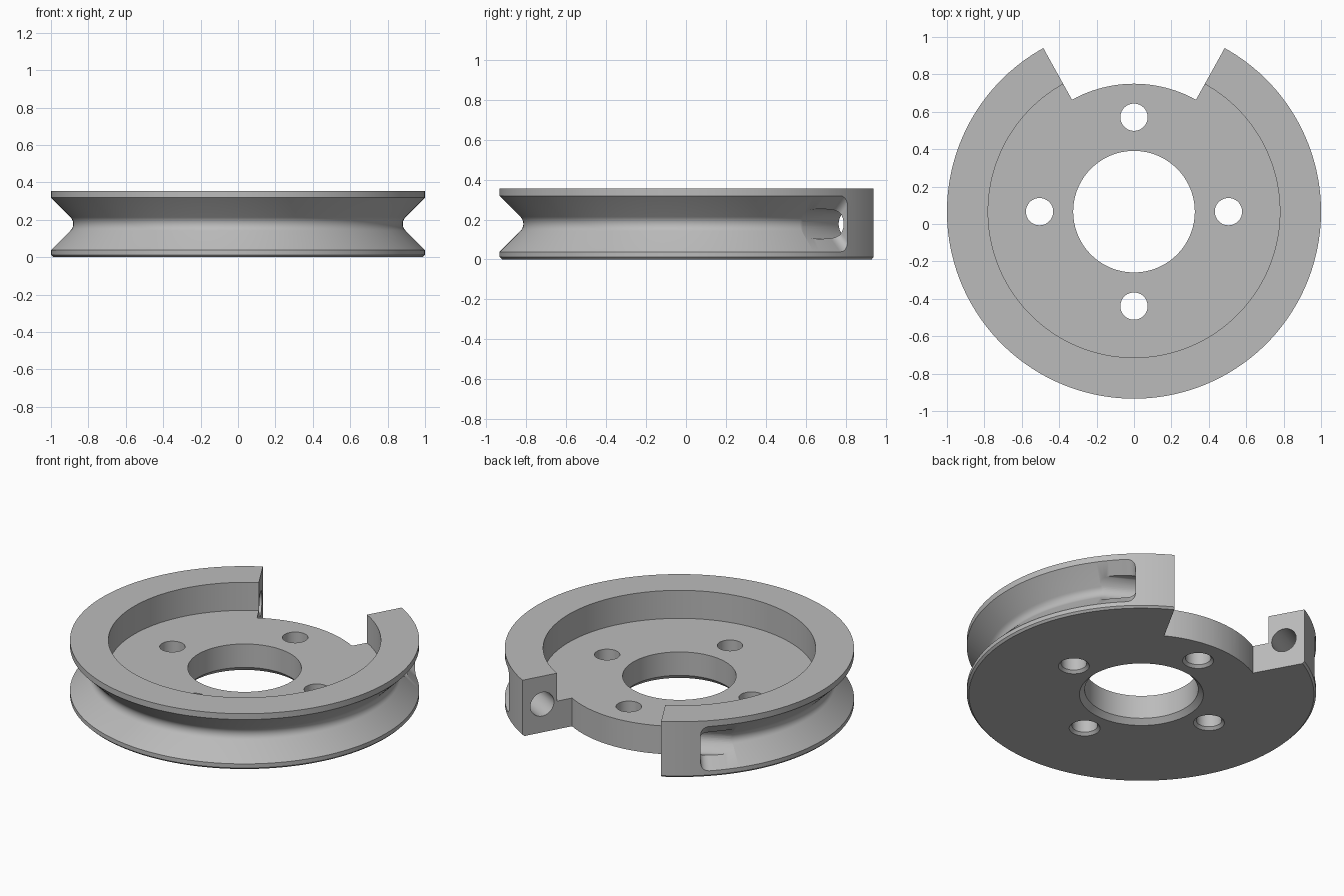
import bpy, bmesh
from math import sin, cos, pi, radians, sqrt
from mathutils import Matrix, Vector

cube = bpy.data.objects.get("Cube")
if cube:
    bpy.data.objects.remove(cube, do_unlink=True)

HEIGHT, MID, FLOOR = 0.355, 0.178, 0.178
BORE, POCKET, HUB = 0.325, 0.78, 0.684
NOTCH, GROOVE_END = 29, 42          # degrees either side of the back
FILLET = 0.05
CENTRE = Vector((0, 0.066, 0))


def polar(r, deg, z):
    """Point at an angle measured from the back (+y) towards +x."""
    a = radians(deg)
    return Vector((r * sin(a), r * cos(a), z)) + CENTRE


def make_object(name, bm):
    bmesh.ops.remove_doubles(bm, verts=bm.verts, dist=1e-5)
    bmesh.ops.recalc_face_normals(bm, faces=bm.faces)
    mesh = bpy.data.meshes.new(name)
    bm.to_mesh(mesh)
    bm.free()
    obj = bpy.data.objects.new(name, mesh)
    bpy.context.collection.objects.link(obj)
    return obj


def skin(bm, rings, closed):
    """Join equal loops of points with quads."""
    loops = [[bm.verts.new(p) for p in ring] for ring in rings]
    n = len(loops[0])
    pairs = list(zip(loops, loops[1:]))
    if closed:
        pairs.append((loops[-1], loops[0]))
    else:
        bm.faces.new(loops[0])
        bm.faces.new(loops[-1])
    for a, b in pairs:
        for i in range(n):
            j = (i + 1) % n
            bm.faces.new((a[i], a[j], b[j], b[i]))


def section(shift, grooved):
    """Wheel cross-section; shift makes the groove shallower near its ends."""
    half = 0.14 - shift
    groove = [(1, MID - half)]
    for i in range(9):
        t = radians(-45 + 90 * i / 8)
        groove.append((0.931 + shift - 0.05 * cos(t), MID + 0.05 * sin(t)))
    groove.append((1, MID + half))
    if not grooved:
        groove = [(1, z) for r, z in groove]
    return ([(BORE, FLOOR), (BORE, 0.03), (BORE + 0.03, 0), (0.988, 0), (1, 0.012)]
            + groove + [(1, HEIGHT), (POCKET, HEIGHT), (POCKET, FLOOR)])


def shift_at(deg):
    s = radians(min(deg - GROOVE_END, 360 - GROOVE_END - deg))
    return FILLET - sqrt(FILLET**2 - (FILLET - s)**2) if s < FILLET else 0


# Wheel body: swept cross-section with a groove that stops short of the notch
start, stop = GROOVE_END, 360 - GROOVE_END
ease = [start + d for d in (0, 0.1, 0.3, 0.6, 1, 1.5, 2.2, 2.9)]
steps = [start + 3 + (stop - start - 6) * i / 135 for i in range(136)]
stations = [(a, True) for a in ease + steps + [360 - a for a in reversed(ease)]]
stations += [(stop + 3 * i, False) for i in range(2 * GROOVE_END // 3 + 1)]
bm = bmesh.new()
skin(bm, [[polar(r, a, z) for r, z in section(shift_at(a) if g else FILLET, g)]
          for a, g in stations], True)
wheel = make_object("grooved_wheel", bm)

cutters = []

# Notch at the back, down to the hub radius
bm = bmesh.new()
arc = [-NOTCH + 2 * NOTCH * i / 24 for i in range(25)]
outline = [(HUB, a) for a in arc] + [(1.2, a) for a in reversed(arc)]
skin(bm, [[polar(r, a, z) for r, a in outline] for z in (-0.1, 0.5)], False)
cutters.append(make_object("notch_cutter", bm))

# Four bolt holes, countersunk underneath
for k in range(4):
    bm = bmesh.new()
    middle = polar(0.505, 90 * k, 0)
    skin(bm, [[middle + Vector((r * cos(t * pi / 24), r * sin(t * pi / 24), z))
               for t in range(48)]
              for r, z in ((0.106, -0.017), (0.073, 0.016), (0.073, 0.3))], False)
    cutters.append(make_object("bolt_hole_cutter", bm))

# Rope holes through the notch faces, running tangentially into the groove
for side in (1, -1):
    bm = bmesh.new()
    a = radians(NOTCH * side)
    along = Vector((cos(a), -sin(a), 0)) * side
    out = Vector((sin(a), cos(a), 0))
    base = polar(0.874, NOTCH * side, MID)
    skin(bm, [[base + along * d + out * 0.075 * cos(t * pi / 24)
               + Vector((0, 0, 0.075 * sin(t * pi / 24))) for t in range(48)]
              for d in (-0.08, 0.65)], False)
    cutters.append(make_object("rope_hole_cutter", bm))

for cutter in cutters:
    cutter.hide_render = True
    mod = wheel.modifiers.new("cut", 'BOOLEAN')
    mod.operation, mod.solver, mod.object = 'DIFFERENCE', 'EXACT', cutter

# Bake the cuts and remove the helpers
bpy.context.view_layer.update()
graph = bpy.context.evaluated_depsgraph_get()
baked = bpy.data.meshes.new_from_object(wheel.evaluated_get(graph))
wheel.modifiers.clear()
wheel.data = baked
for cutter in cutters:
    bpy.data.objects.remove(cutter, do_unlink=True)

# Plain grey metal
grey = bpy.data.materials.new("plain_grey")
grey.use_nodes = True
colour = (0.5, 0.5, 0.5, 1)
grey.diffuse_color = colour
grey.node_tree.nodes["Principled BSDF"].inputs["Base Color"].default_value = colour
wheel.data.materials.clear()
wheel.data.materials.append(grey)

bpy.ops.object.select_all(action='DESELECT')
wheel.select_set(True)
bpy.context.view_layer.objects.active = wheel
bpy.ops.object.shade_smooth_by_angle(angle=radians(30))
